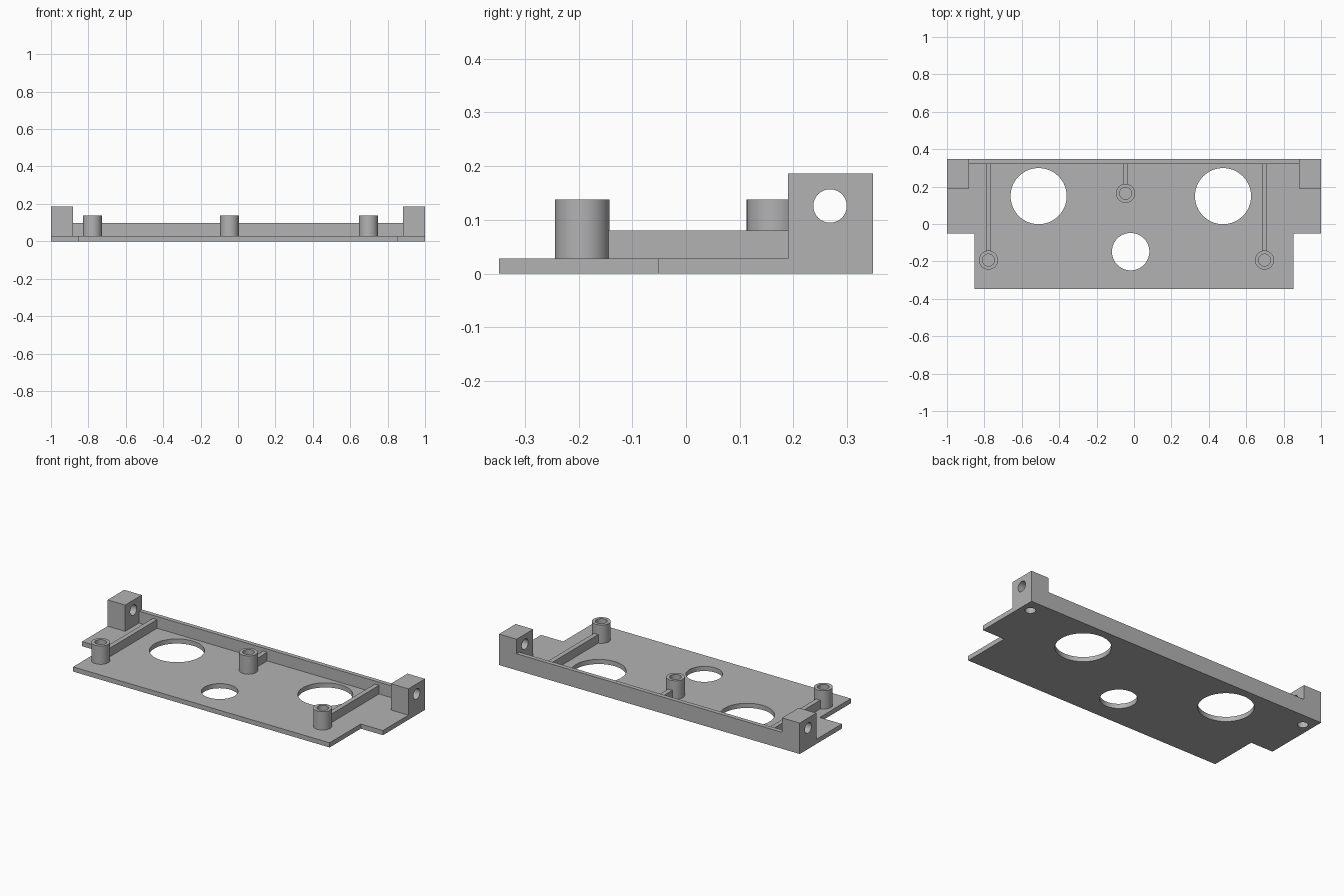
import bpy
import bmesh
from mathutils import Matrix, Vector

cube = bpy.data.objects.get("Cube")
if cube:
    bpy.data.objects.remove(cube, do_unlink=True)

grey = bpy.data.materials.new("grey plastic")
grey.use_nodes = True
colour = (0.45, 0.45, 0.45, 1)
grey.diffuse_color = colour
grey.node_tree.nodes["Principled BSDF"].inputs["Base Color"].default_value = colour

# Main sizes
HALF_D, PLATE_T, WALL_Y = 0.348, 0.028, 0.322
BLOCK_X, BLOCK_Y, BLOCK_TOP = 0.883, 0.19, 0.186


def finish(name, bm):
    bmesh.ops.recalc_face_normals(bm, faces=bm.faces)
    mesh = bpy.data.meshes.new(name)
    bm.to_mesh(mesh)
    bm.free()
    mesh.materials.append(grey)
    obj = bpy.data.objects.new(name, mesh)
    bpy.context.collection.objects.link(obj)
    return obj


def prism(name, outline, z0, z1):
    bm = bmesh.new()
    face = bm.faces.new([bm.verts.new((x, y, z0)) for x, y in outline])
    ext = bmesh.ops.extrude_face_region(bm, geom=[face])
    top = [v for v in ext["geom"] if isinstance(v, bmesh.types.BMVert)]
    bmesh.ops.translate(bm, verts=top, vec=(0, 0, z1 - z0))
    return finish(name, bm)


def box(name, x0, x1, y0, y1, z0, z1):
    return prism(name, [(x0, y0), (x1, y0), (x1, y1), (x0, y1)], z0, z1)


def cylinder(name, start, end, radius):
    a, b = Vector(start), Vector(end)
    turn = (b - a).to_track_quat("Z", "Y").to_matrix().to_4x4()
    bm = bmesh.new()
    bmesh.ops.create_cone(bm, cap_ends=True, segments=64, radius1=radius,
                          radius2=radius, depth=(b - a).length,
                          matrix=Matrix.Translation((a + b) / 2) @ turn)
    return finish(name, bm)


def select_only(obj):
    bpy.ops.object.select_all(action="DESELECT")
    obj.select_set(True)
    bpy.context.view_layer.objects.active = obj


def drill(obj, start, end, radius):
    cutter = cylinder("drill", start, end, radius)
    mod = obj.modifiers.new("hole", "BOOLEAN")
    mod.operation, mod.solver, mod.object = "DIFFERENCE", "EXACT", cutter
    select_only(obj)
    bpy.ops.object.modifier_apply(modifier=mod.name)
    bpy.data.objects.remove(cutter, do_unlink=True)


def smooth(obj):
    select_only(obj)
    bpy.ops.object.shade_smooth_by_angle()


# Base plate, stepped at the front and fitted around the corner blocks
half = [(0.853, -HALF_D), (0.853, -0.052), (1, -0.052), (1, BLOCK_Y),
        (BLOCK_X, BLOCK_Y), (BLOCK_X, WALL_Y)]
plate = prism("base_plate", half + [(-x, y) for x, y in reversed(half)], 0, PLATE_T)
for x, y, r in [(-0.51, 0.149, 0.15), (0.476, 0.149, 0.15), (-0.018, -0.148, 0.1)]:
    drill(plate, (x, y, -0.1), (x, y, 0.1), r)
smooth(plate)

# Back wall
box("back_wall", -BLOCK_X, BLOCK_X, WALL_Y, HALF_D, 0, 0.099)

# Corner blocks with a cross hole and a hole from below that meets it
for side, s in (("left", 1), ("right", -1)):
    xs = sorted((s * BLOCK_X, s))
    block = box(side + "_corner_block", *xs, BLOCK_Y, HALF_D, 0, BLOCK_TOP)
    cx, cy, cz = s * 0.941, 0.268, 0.126
    drill(block, (s * 0.8, cy, cz), (s * 1.1, cy, cz), 0.031)
    drill(block, (cx, cy, -0.1), (cx, cy, cz), 0.029)
    smooth(block)

# Hollow screw posts, each tied to the back wall by a rib
for side, x, y in [("right", -0.778, -0.193), ("middle", -0.045, 0.164),
                   ("left", 0.698, -0.193)]:
    post = cylinder(side + "_post", (x, y, PLATE_T), (x, y, 0.138), 0.051)
    drill(post, (x, y, 0), (x, y, 0.2), 0.032)
    smooth(post)
    box(side + "_rib", x - 0.014, x + 0.014, y + 0.045, WALL_Y, PLATE_T, 0.08)
